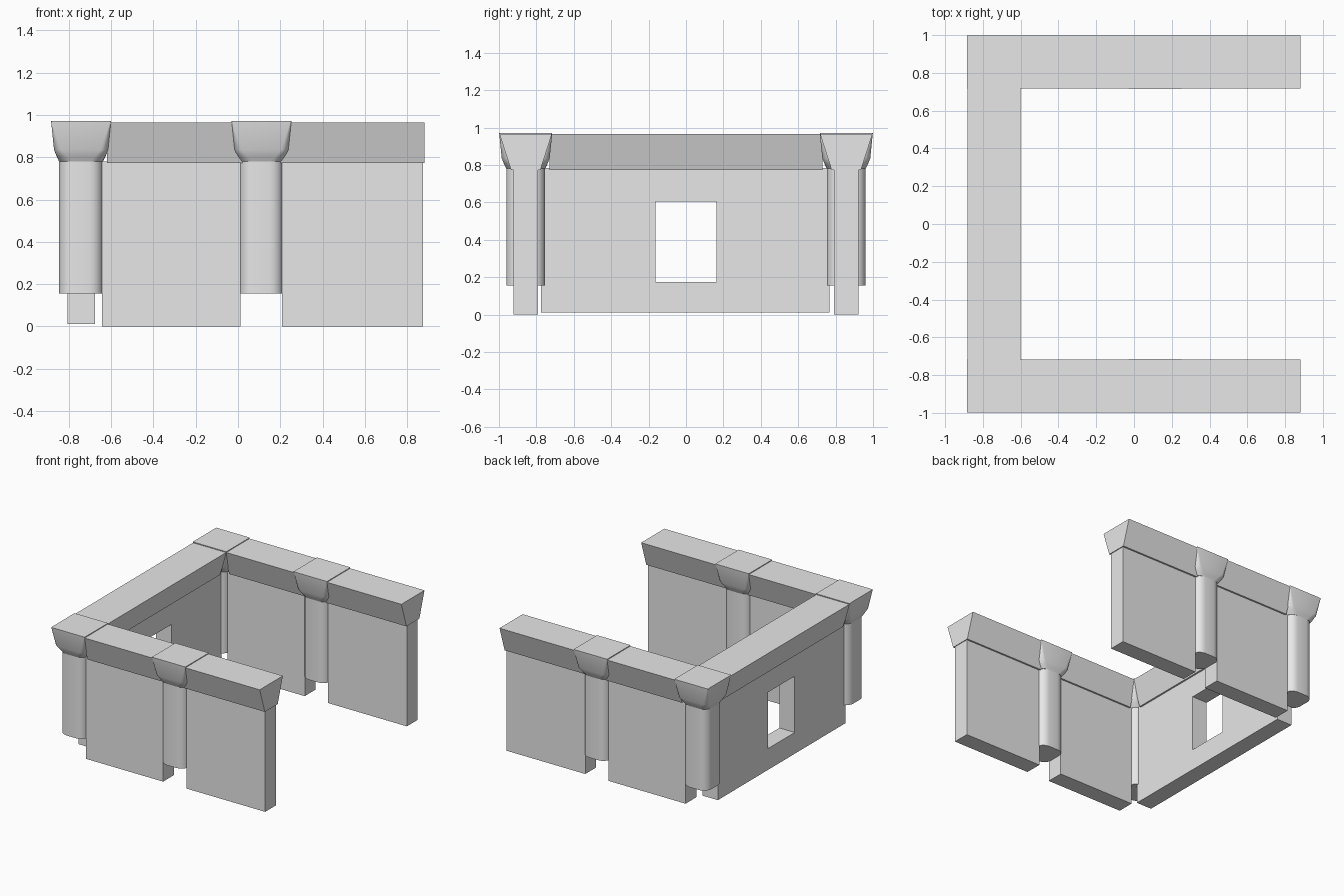
import bpy, bmesh, math

cube = bpy.data.objects.get("Cube")
if cube:
    bpy.data.objects.remove(cube, do_unlink=True)

stone = bpy.data.materials.new("grey_stone")
stone.use_nodes = True
GREY = (0.8, 0.8, 0.8, 1)
stone.diffuse_color = GREY
stone.node_tree.nodes["Principled BSDF"].inputs["Base Color"].default_value = GREY

CORNER_X, MIDDLE_X, LINE_Y = -0.742, 0.111, 0.857


def finish(bm, name, smooth=False):
    bmesh.ops.recalc_face_normals(bm, faces=bm.faces)
    mesh = bpy.data.meshes.new(name)
    bm.to_mesh(mesh)
    bm.free()
    mesh.materials.append(stone)
    obj = bpy.data.objects.new(name, mesh)
    bpy.context.collection.objects.link(obj)
    if smooth:
        bpy.ops.object.select_all(action='DESELECT')
        obj.select_set(True)
        bpy.context.view_layer.objects.active = obj
        bpy.ops.object.shade_smooth_by_angle(angle=math.radians(40))
    return obj


def loft(name, rings, smooth=False):
    """Skin matching rings of points and cap both ends."""
    bm = bmesh.new()
    loops = [[bm.verts.new(p) for p in ring] for ring in rings]
    n = len(loops[0])
    for a, b in zip(loops, loops[1:]):
        for i in range(n):
            j = (i + 1) % n
            bm.faces.new((a[i], a[j], b[j], b[i]))
    bm.faces.new(loops[0])
    bm.faces.new(loops[-1])
    return finish(bm, name, smooth)


def rounded_square(x, y, z, half, radius, steps=5):
    ring = []
    for quarter in range(4):
        mid = math.radians(90 * quarter + 45)
        cx = x + math.copysign(half - radius, math.cos(mid))
        cy = y + math.copysign(half - radius, math.sin(mid))
        for k in range(steps + 1):
            a = math.radians(90 * (quarter + k / steps))
            ring.append((cx + radius * math.cos(a), cy + radius * math.sin(a), z))
    return ring


def bar(name, profile, start, end, centre, along_x):
    """Run a (offset, z) profile in a straight line."""
    rings = [[(t, centre + o, z) if along_x else (centre + o, t, z)
              for o, z in profile] for t in (start, end)]
    return loft(name, rings)


WALL = [(-0.065, 0), (0.065, 0), (0.065, 0.78), (-0.065, 0.78)]
COPING = [(-0.078, 0.772), (0.078, 0.772), (0.14, 0.965), (-0.14, 0.965)]

# Front and back runs: wall panels, coping and pillars
for side, s in (("front", -1), ("back", 1)):
    y = s * LINE_Y
    bar(side + "_inner_wall", WALL, -0.642, 0.011, y, True)
    bar(side + "_outer_wall", WALL, 0.208, 0.876, y, True)
    bar(side + "_coping", COPING, -0.62, 0.882, y, True)
    for place, x in (("corner", CORNER_X), ("middle", MIDDLE_X)):
        loft(f"{side}_{place}_pillar",
             [rounded_square(x, y, z, 0.104, 0.065) for z in (0.157, 0.785)], True)
        loft(f"{side}_{place}_capital",
             [rounded_square(x, y, z, h, r) for z, h, r in (
                 (0.78, 0.104, 0.06), (0.805, 0.116, 0.05),
                 (0.835, 0.128, 0.035), (0.972, 0.142, 0.003))], True)

# Side wall with a window opening, extruded to thickness
bm = bmesh.new()
outer = [(-0.775, 0.012), (0.767, 0.012), (0.767, 0.785), (-0.775, 0.785)]
inner = [(-0.163, 0.175), (0.163, 0.175), (0.163, 0.606), (-0.163, 0.606)]
o, w = ([bm.verts.new((CORNER_X - 0.065, y, z)) for y, z in pts]
        for pts in (outer, inner))
sheet = [bm.faces.new((o[i], o[(i + 1) % 4], w[(i + 1) % 4], w[i])) for i in range(4)]
grown = bmesh.ops.extrude_face_region(bm, geom=sheet, use_keep_orig=True)["geom"]
bmesh.ops.translate(bm, vec=(0.13, 0, 0),
                    verts=[g for g in grown if isinstance(g, bmesh.types.BMVert)])
finish(bm, "side_window_wall")
bar("side_coping", COPING, -0.73, 0.73, CORNER_X, False)
